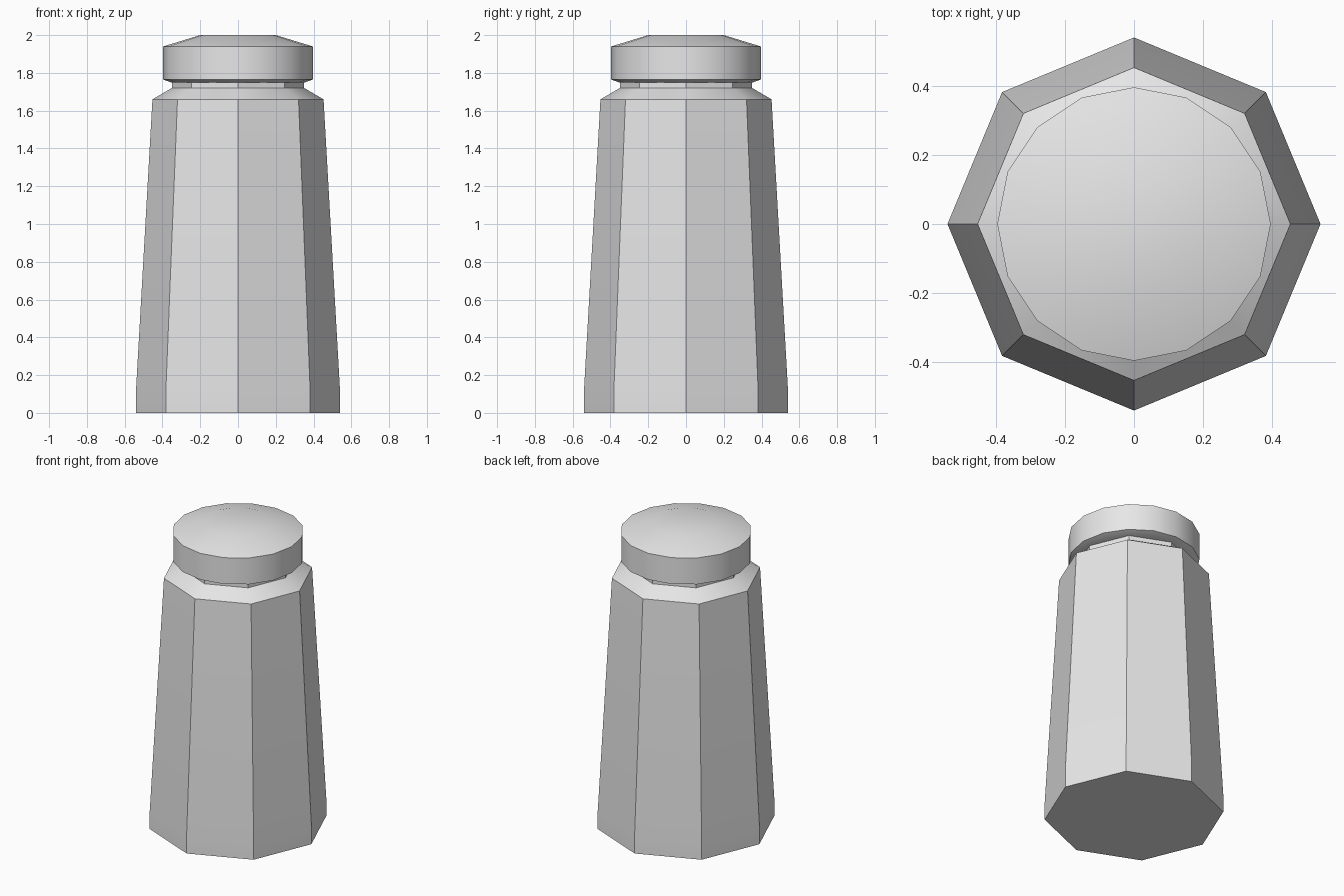
import bpy, math
from math import radians

if "Cube" in bpy.data.objects:
    bpy.data.objects.remove(bpy.data.objects["Cube"], do_unlink=True)

# One grey for the whole shaker
grey = bpy.data.materials.new("light_grey")
grey.use_nodes = True
colour = (0.8, 0.8, 0.8, 1)
grey.diffuse_color = colour
grey.node_tree.nodes["Principled BSDF"].inputs["Base Color"].default_value = colour


def lathe(name, sides, profile):
    """Closed turned solid from (radius, height) points, bottom to top."""
    verts = [(r * math.cos(math.tau * i / sides), r * math.sin(math.tau * i / sides), z)
             for r, z in profile for i in range(sides)]
    faces = [(k * sides + i, k * sides + (i + 1) % sides,
              (k + 1) * sides + (i + 1) % sides, (k + 1) * sides + i)
             for k in range(len(profile) - 1) for i in range(sides)]
    faces.append(tuple(reversed(range(sides))))
    faces.append(tuple(range(len(verts) - sides, len(verts))))
    mesh = bpy.data.meshes.new(name)
    mesh.from_pydata(verts, [], faces)
    mesh.materials.append(grey)
    obj = bpy.data.objects.new(name, mesh)
    bpy.context.collection.objects.link(obj)
    bpy.ops.object.select_all(action="DESELECT")
    obj.select_set(True)
    bpy.context.view_layer.objects.active = obj
    bpy.ops.object.shade_smooth_by_angle(angle=radians(30))
    return obj


# Eight-sided body: short upright foot, tapered wall, sloped shoulder, neck
lathe("body", 8, [(0.54, 0), (0.54, 0.12), (0.453, 1.66), (0.35, 1.72), (0.35, 1.75)])

# Round cap with a chamfered underside and a shallow crown
lathe("cap", 16, [(0.35, 1.748), (0.396, 1.765), (0.396, 1.94), (0.2, 2.0)])
